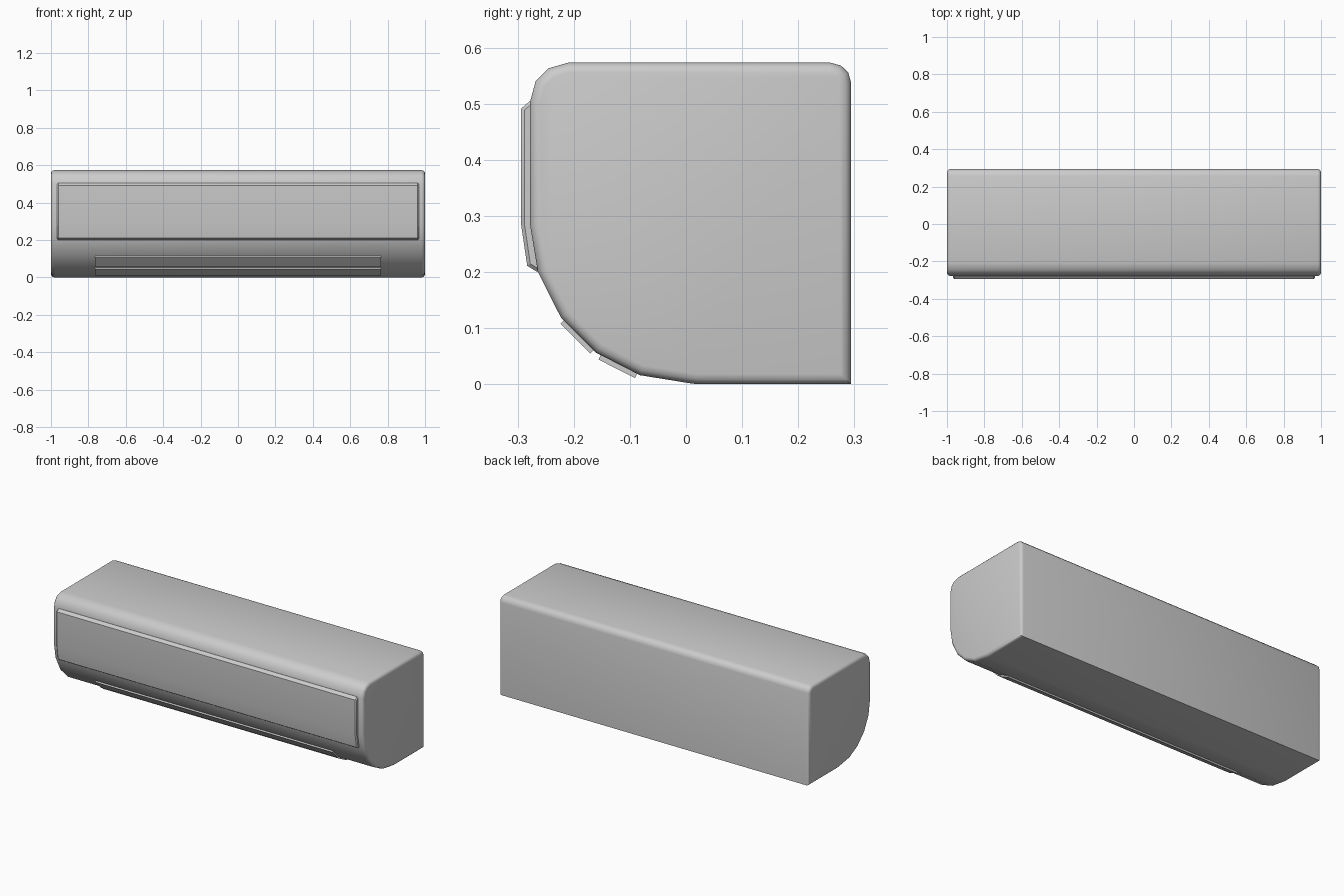
import bpy, bmesh

if "Cube" in bpy.data.objects:
    bpy.data.objects.remove(bpy.data.objects["Cube"])


def prism(name, profile, half, bevel=0.0, segments=1, smooth=0.6):
    """Extrude a (y, z) profile along x from -half to half, rounding the end rims."""
    bm = bmesh.new()
    left = [bm.verts.new((-half, y, z)) for y, z in profile]
    right = [bm.verts.new((half, y, z)) for y, z in profile]
    caps = [bm.faces.new(left), bm.faces.new(right[::-1])]
    n = len(profile)
    for i in range(n):
        j = (i + 1) % n
        bm.faces.new((left[i], right[i], right[j], left[j]))
    bmesh.ops.recalc_face_normals(bm, faces=bm.faces[:])
    if bevel:
        rim = [e for f in caps for e in f.edges]
        bmesh.ops.bevel(bm, geom=rim, offset=bevel, segments=segments,
                        profile=0.5, affect='EDGES', clamp_overlap=True)
    mesh = bpy.data.meshes.new(name)
    bm.to_mesh(mesh)
    bm.free()
    obj = bpy.data.objects.new(name, mesh)
    bpy.context.collection.objects.link(obj)
    if smooth:
        bpy.ops.object.select_all(action='DESELECT')
        obj.select_set(True)
        bpy.context.view_layer.objects.active = obj
        bpy.ops.object.shade_smooth_by_angle(angle=smooth)
    return obj


def slat(name, a, b, thickness=0.01, lift=0.009):
    """Thin vane lying just outside the body line from a to b."""
    dy, dz = b[0] - a[0], b[1] - a[1]
    length = (dy * dy + dz * dz) ** 0.5
    ny, nz = dz / length, -dy / length
    if nz > 0:
        ny, nz = -ny, -nz
    inner = lift - thickness
    profile = [(p[0] + ny * d, p[1] + nz * d)
               for p, d in ((a, inner), (b, inner), (b, lift), (a, lift))]
    return prism(name, profile, 0.765, smooth=0)


# main casing: flat back and top, rounded top edges, curved lower front
casing = [(0.294, 0.0), (0.294, 0.538), (0.289, 0.556), (0.276, 0.568),
          (0.257, 0.573), (-0.21, 0.573), (-0.245, 0.563), (-0.268, 0.54),
          (-0.278, 0.503), (-0.278, 0.285), (-0.264, 0.2), (-0.223, 0.119),
          (-0.16, 0.056), (-0.082, 0.016), (0.005, 0.002), (0.02, 0.0)]
prism("casing", casing, 1.0, bevel=0.018, segments=3)

# raised front cover
cover = [(-0.26, 0.505), (-0.278, 0.505), (-0.294, 0.491), (-0.294, 0.285),
         (-0.283, 0.211), (-0.265, 0.2), (-0.25, 0.21)]
prism("front_cover", cover, 0.967, bevel=0.006)

# two air outlet vanes
slat("upper_vane", (-0.217, 0.114), (-0.164, 0.061))
slat("lower_vane", (-0.152, 0.052), (-0.087, 0.019))
